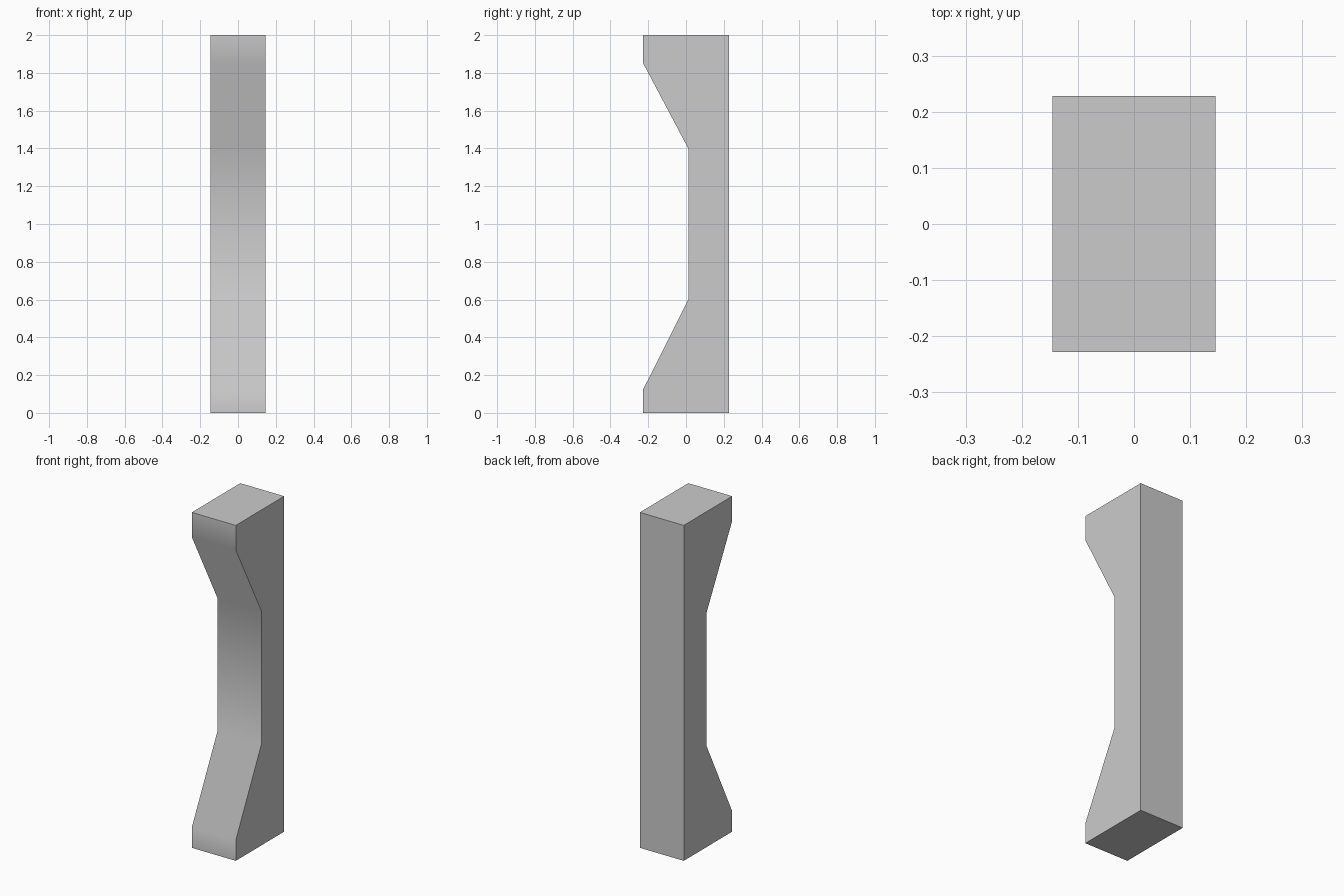
import bpy, bmesh, math

if "Cube" in bpy.data.objects:
    bpy.data.objects.remove(bpy.data.objects["Cube"])

HALF_W = 0.145
# Side profile (y, z): straight back, recessed waist in the front
PROFILE = [(0.228, 0), (0.228, 2), (-0.228, 2), (-0.228, 1.853),
           (0.012, 1.40), (0.012, 0.60), (-0.228, 0.122), (-0.228, 0)]

# Extrude the profile across the width
bm = bmesh.new()
side = bm.faces.new([bm.verts.new((-HALF_W, y, z)) for y, z in PROFILE])
ext = bmesh.ops.extrude_face_region(bm, geom=[side], use_keep_orig=True)
moved = [g for g in ext["geom"] if isinstance(g, bmesh.types.BMVert)]
bmesh.ops.translate(bm, verts=moved, vec=(2 * HALF_W, 0, 0))
bmesh.ops.recalc_face_normals(bm, faces=bm.faces)

mesh = bpy.data.meshes.new("notched_pillar")
bm.to_mesh(mesh)
bm.free()
pillar = bpy.data.objects.new("notched_pillar", mesh)
bpy.context.collection.objects.link(pillar)

# Soft shading along the front bends, crisp corners elsewhere
bpy.context.view_layer.objects.active = pillar
pillar.select_set(True)
bpy.ops.object.shade_smooth_by_angle(angle=math.radians(35))
